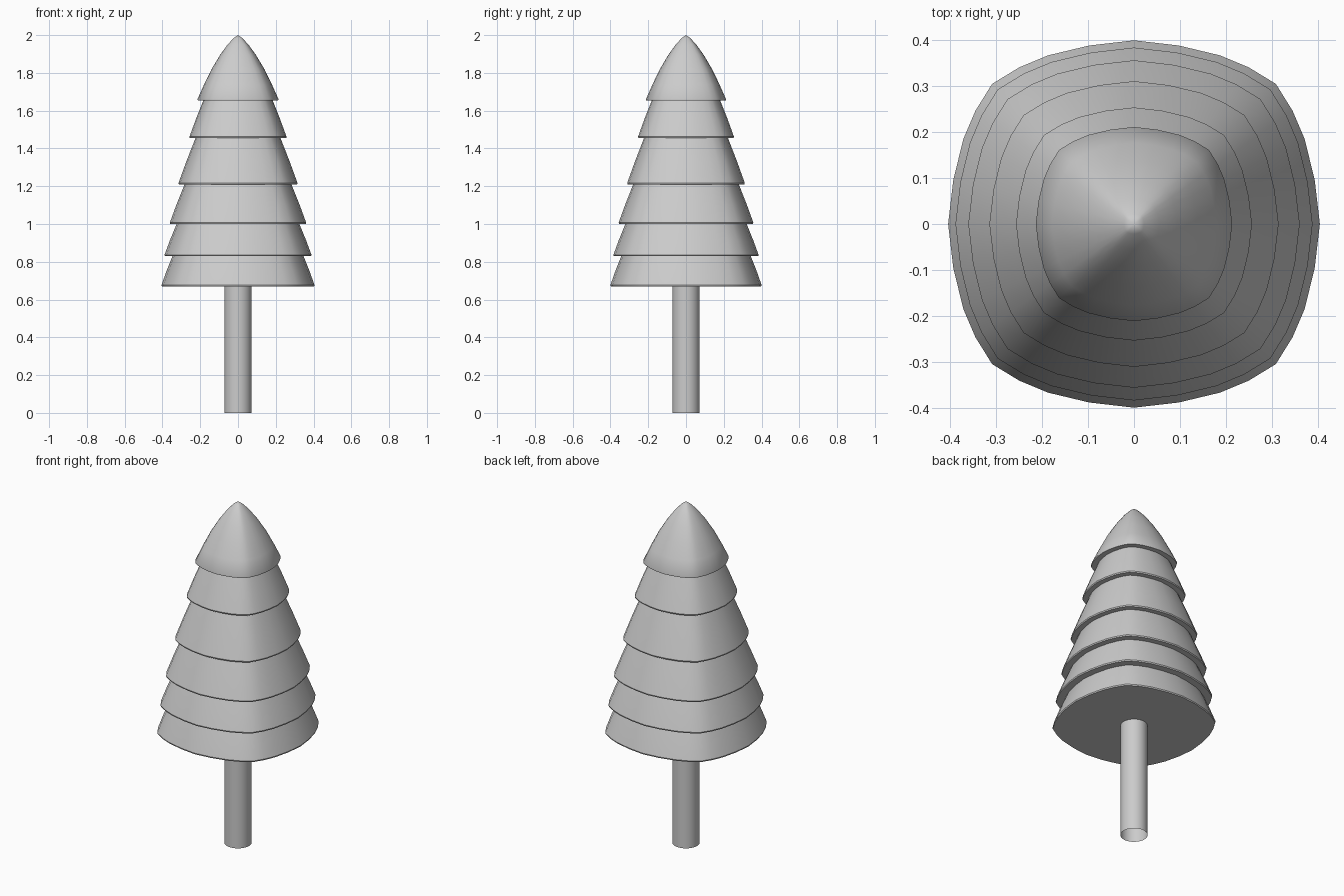
import bpy, bmesh

if "Cube" in bpy.data.objects:
    bpy.data.objects.remove(bpy.data.objects["Cube"])

# Rounded-square cross-section: one octant, mirrored and turned four times
octant = [(1, 0), (.972, .24), (.918, .463), (.853, .617), (.763, .763)]
quarter = octant + [(y, x) for x, y in reversed(octant[1:4])]
section = []
for _ in range(4):
    section += quarter
    quarter = [(-y, x) for x, y in quarter]

# Tiers from the bottom: (height, rim radius, radius where the next tier hides it)
tiers = [(.67, .405, .347), (.83, .389, .325), (1.0, .361, .283),
         (1.21, .315, .225), (1.455, .257, .183)]
profile = []
for i, (z, rim, neck) in enumerate(tiers):
    top = tiers[i + 1][0] if i + 1 < len(tiers) else 1.655
    profile += [(rim - .002, z), (rim, z + .007),
                ((rim + neck) / 2 + .003, (z + top) / 2), (neck, top)]
# Curved crown
profile += [(.213, 1.655), (.214, 1.662), (.179, 1.74), (.14, 1.82),
            (.095, 1.895), (.055, 1.95), (.022, 1.985)]


def smooth(obj):
    bpy.ops.object.select_all(action='DESELECT')
    obj.select_set(True)
    bpy.context.view_layer.objects.active = obj
    bpy.ops.object.shade_smooth_by_angle(angle=.6)


# Foliage
bm = bmesh.new()
rings = [[bm.verts.new((x * r, y * r * .988, z)) for x, y in section]
         for r, z in profile]
n = len(section)
for low, high in zip(rings, rings[1:]):
    for k in range(n):
        j = (k + 1) % n
        bm.faces.new((low[k], low[j], high[j], high[k]))
tip = bm.verts.new((0, 0, 2))
for k in range(n):
    bm.faces.new((rings[-1][k], rings[-1][(k + 1) % n], tip))
bm.faces.new(list(reversed(rings[0])))
mesh = bpy.data.meshes.new("foliage")
bm.to_mesh(mesh)
bm.free()
foliage = bpy.data.objects.new("foliage", mesh)
bpy.context.collection.objects.link(foliage)
smooth(foliage)

# Trunk: tube open at the bottom
bpy.ops.mesh.primitive_cylinder_add(vertices=32, radius=.072, depth=.7,
                                    end_fill_type='NOTHING', location=(0, 0, .35))
trunk = bpy.context.object
trunk.name = "trunk"
smooth(trunk)
